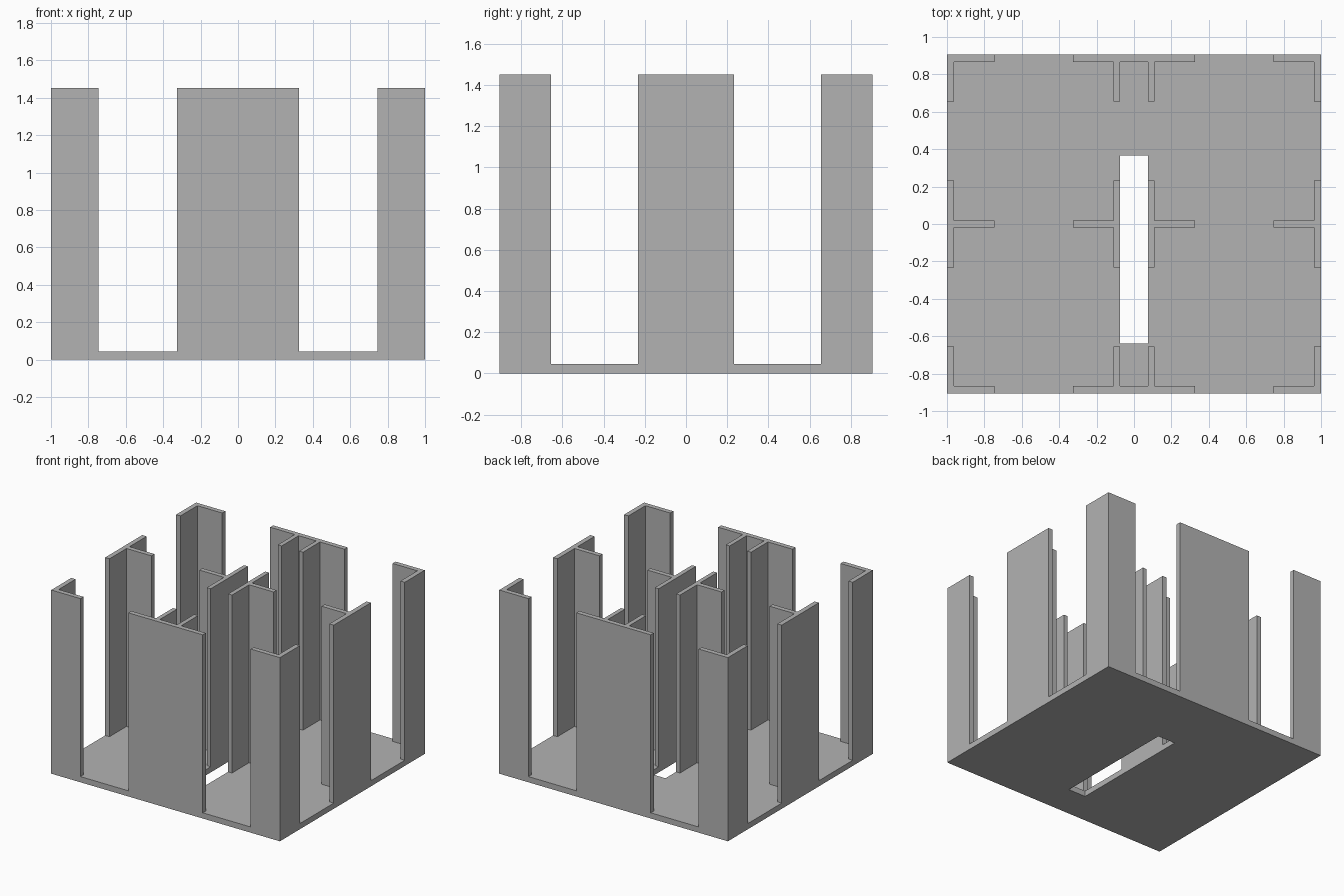
import bpy
import bmesh

cube = bpy.data.objects.get("Cube")
if cube:
    bpy.data.objects.remove(cube, do_unlink=True)

grey = bpy.data.materials.new("plain grey")
grey.use_nodes = True
colour = (0.45, 0.45, 0.45, 1)
grey.diffuse_color = colour
grey.node_tree.nodes["Principled BSDF"].inputs["Base Color"].default_value = colour

# Main dimensions
W, D = 1.0, 0.905             # half width and half depth
BASE, TOP = 0.045, 1.452      # floor thickness and wall height
T = 0.038                     # wall thickness
REACH_X, REACH_Y = 0.255, 0.25   # wing lengths measured from the outer edge
PASSAGE = 0.076               # half width of the central passage
WING = 0.325                  # how far the central walls reach sideways
SPAN = 0.232                  # half length of the walls along y
HOLE_FRONT, HOLE_BACK = -0.64, 0.365


def finish(name, bm):
    bmesh.ops.recalc_face_normals(bm, faces=bm.faces)
    mesh = bpy.data.meshes.new(name)
    bm.to_mesh(mesh)
    bm.free()
    mesh.materials.append(grey)
    obj = bpy.data.objects.new(name, mesh)
    bpy.context.collection.objects.link(obj)
    return obj


def extrude_up(bm, faces, height):
    result = bmesh.ops.extrude_face_region(bm, geom=faces)
    verts = [g for g in result["geom"] if isinstance(g, bmesh.types.BMVert)]
    bmesh.ops.translate(bm, verts=verts, vec=(0, 0, height))


def wall(name, outline, sx=1, sy=1):
    """Upright wall on the floor, from a plan outline mirrored by sx, sy."""
    bm = bmesh.new()
    face = bm.faces.new([bm.verts.new((x * sx, y * sy, BASE)) for x, y in outline])
    extrude_up(bm, [face], TOP - BASE)
    return finish(name, bm)


# Floor slab with a long slot
bm = bmesh.new()
outer = [(-W, -D), (W, -D), (W, D), (-W, D)]
inner = [(-PASSAGE, HOLE_FRONT), (PASSAGE, HOLE_FRONT),
         (PASSAGE, HOLE_BACK), (-PASSAGE, HOLE_BACK)]
a, b = ([bm.verts.new((x, y, 0)) for x, y in ring] for ring in (outer, inner))
ring_faces = [bm.faces.new((a[i], a[(i + 1) % 4], b[(i + 1) % 4], b[i]))
              for i in range(4)]
extrude_up(bm, ring_faces, BASE)
finish("floor_slab", bm)

# Plan outlines
corner = [(W, D), (W - REACH_X, D), (W - REACH_X, D - T),
          (W - T, D - T), (W - T, D - REACH_Y), (W, D - REACH_Y)]


def tee(back, inside, tip):
    """T-shaped plan: bar between back and inside, stem reaching to tip."""
    h = T / 2
    return [(back, -SPAN), (inside, -SPAN), (inside, -h), (tip, -h),
            (tip, h), (inside, h), (inside, SPAN), (back, SPAN)]


side_tee = tee(W, W - T, W - REACH_X)
inner_tee = tee(PASSAGE, PASSAGE + T * 0.9, WING)

# Long wall with two ribs at the ends of the passage
rib = PASSAGE + T * 0.9
half = [(WING, D), (WING, D - T), (rib, D - T), (rib, D - REACH_Y),
        (PASSAGE, D - REACH_Y), (PASSAGE, D - T)]
end_wall = half + [(-x, y) for x, y in reversed(half)]

for sy, end in ((-1, "front"), (1, "back")):
    wall(end + "_wall", end_wall, sy=sy)
    for sx, side in ((1, "left"), (-1, "right")):
        wall(f"{end}_{side}_corner", corner, sx, sy)

for sx, side in ((1, "left"), (-1, "right")):
    wall(f"{side}_side_wall", side_tee, sx)
    wall(f"{side}_passage_wall", inner_tee, sx)
